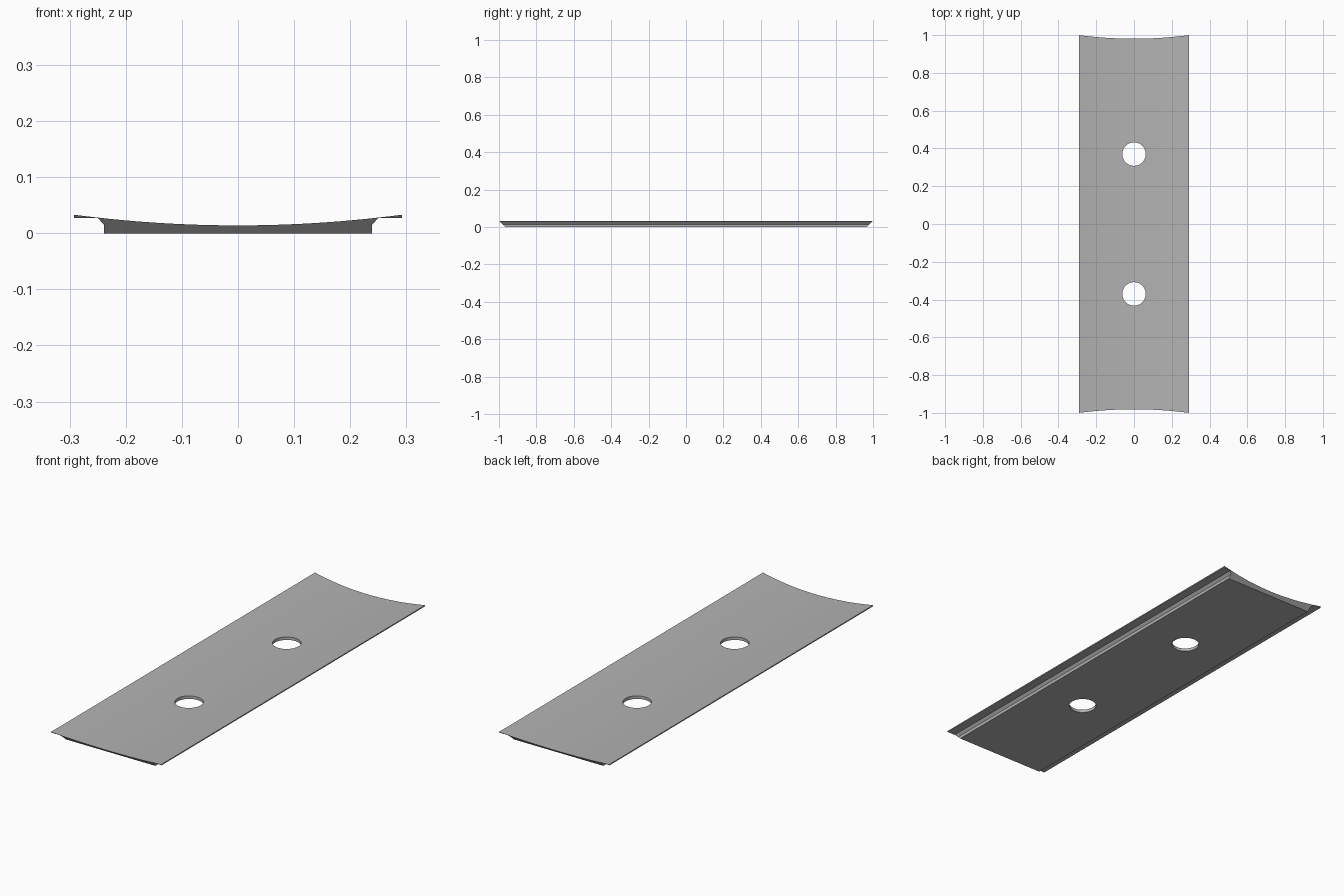
import bpy
import bmesh
from math import radians

cube = bpy.data.objects.get("Cube")
if cube:
    bpy.data.objects.remove(cube, do_unlink=True)

HALF_WIDTH = 0.292
HALF_LENGTH = 0.967   # at the underside; the ends flare out at 45 degrees
STEPS = 32

grey = bpy.data.materials.new("plain grey")
grey.use_nodes = True
colour = (0.45, 0.45, 0.45, 1)
grey.diffuse_color = colour
grey.node_tree.nodes["Principled BSDF"].inputs["Base Color"].default_value = colour


def top_height(x):
    return 0.014 + 0.019 * (x / HALF_WIDTH) ** 2


# Cross-section: stepped underside, thin side lips, dished top
side = [(0.239, 0), (0.239, 0.015), (0.25, 0.0275), (HALF_WIDTH, 0.0275)]
dish = [HALF_WIDTH * (1 - 2 * i / STEPS) for i in range(STEPS + 1)]
profile = side + [(x, top_height(x)) for x in dish]
profile += [(-x, z) for x, z in reversed(side)]

# Plate: the section carried between two slanted ends
bm = bmesh.new()
front, back = [
    [bm.verts.new((x, s * (HALF_LENGTH + z), z)) for x, z in profile]
    for s in (-1, 1)
]
count = len(profile)
for i in range(count):
    j = (i + 1) % count
    bm.faces.new((front[i], front[j], back[j], back[i]))
bm.faces.new(front)
bm.faces.new(back)
bmesh.ops.recalc_face_normals(bm, faces=bm.faces)
mesh = bpy.data.meshes.new("dished_plate")
bm.to_mesh(mesh)
bm.free()
mesh.materials.append(grey)
plate = bpy.data.objects.new("dished_plate", mesh)
bpy.context.collection.objects.link(plate)

# Two round through holes
for y in (-0.37, 0.37):
    bpy.ops.mesh.primitive_cylinder_add(
        vertices=48, radius=0.062, depth=0.2, location=(0, y, 0))
    cutter = bpy.context.object
    cutter.name = "hole_cutter"
    cutter.hide_render = True
    cutter.data.materials.append(grey)
    cut = plate.modifiers.new("hole", "BOOLEAN")
    cut.operation = "DIFFERENCE"
    cut.solver = "EXACT"
    cut.object = cutter
    bpy.ops.object.select_all(action="DESELECT")
    plate.select_set(True)
    bpy.context.view_layer.objects.active = plate
    bpy.ops.object.modifier_apply(modifier=cut.name)
    bpy.data.objects.remove(cutter, do_unlink=True)

bpy.ops.object.shade_smooth_by_angle(angle=radians(20))
